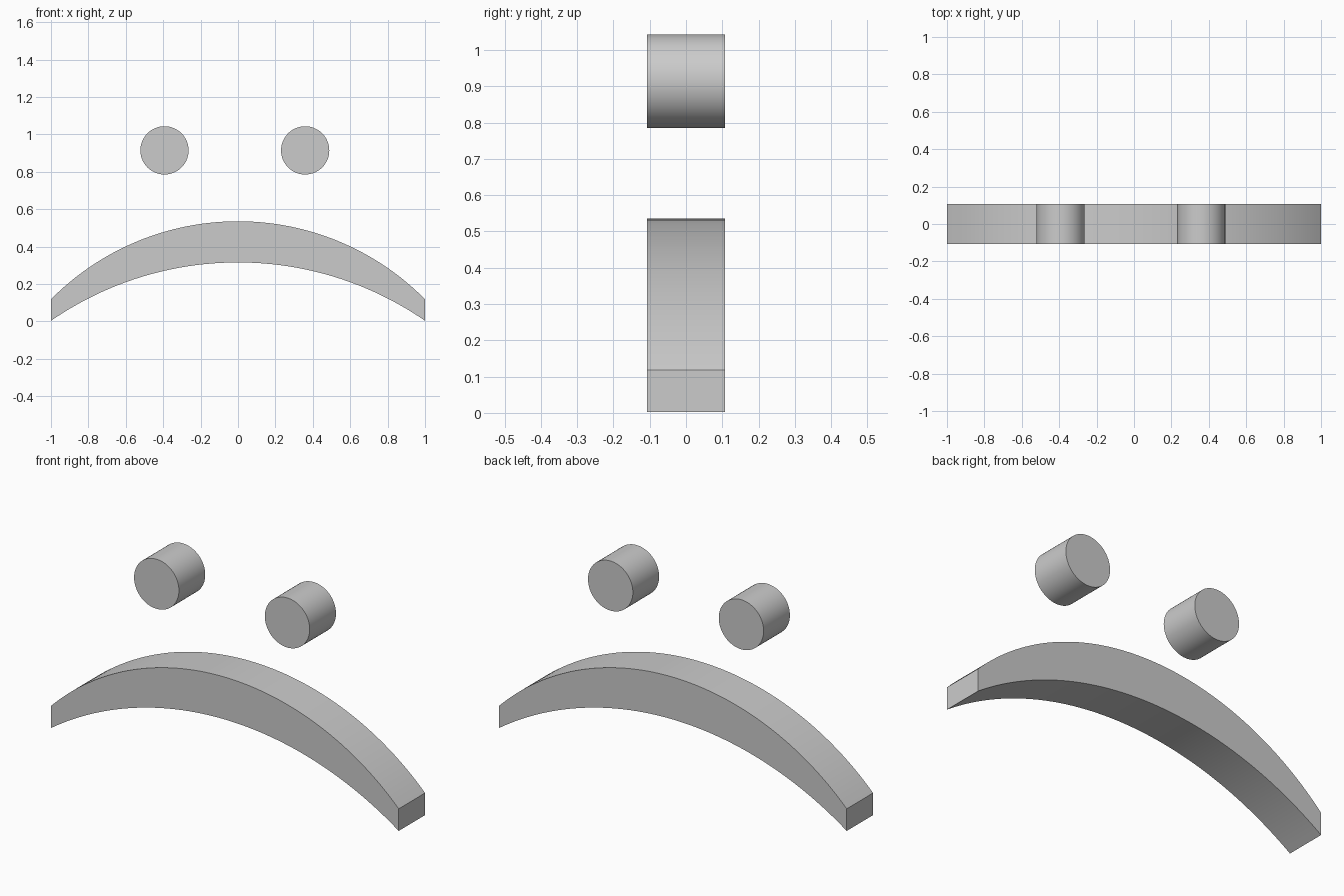
import bpy, bmesh, math

if "Cube" in bpy.data.objects:
    bpy.data.objects.remove(bpy.data.objects["Cube"])

HALF_DEPTH = 0.108


def extrude_profile(name, points):
    """Extrude an x/z outline symmetrically along y."""
    bm = bmesh.new()
    front = bm.faces.new([bm.verts.new((x, -HALF_DEPTH, z)) for x, z in points])
    result = bmesh.ops.extrude_face_region(bm, geom=[front], use_keep_orig=True)
    moved = [v for v in result["geom"] if isinstance(v, bmesh.types.BMVert)]
    bmesh.ops.translate(bm, verts=moved, vec=(0, 2 * HALF_DEPTH, 0))
    bmesh.ops.recalc_face_normals(bm, faces=bm.faces[:])
    mesh = bpy.data.meshes.new(name)
    bm.to_mesh(mesh)
    bm.free()
    obj = bpy.data.objects.new(name, mesh)
    bpy.context.collection.objects.link(obj)
    bpy.ops.object.select_all(action="DESELECT")
    obj.select_set(True)
    bpy.context.view_layer.objects.active = obj
    bpy.ops.object.shade_smooth_by_angle(angle=math.radians(30))
    return obj


def arc(end_z, top_z, steps=64):
    """Circular arc from x = -1 to x = 1, highest at x = 0."""
    rise = top_z - end_z
    radius = (1 + rise * rise) / (2 * rise)
    half = math.asin(1 / radius)
    angles = [half * (2 * i / steps - 1) for i in range(steps + 1)]
    return [(radius * math.sin(a), top_z - radius + radius * math.cos(a)) for a in angles]


# Down-turned mouth: crescent with blunt vertical ends
extrude_profile("mouth", arc(0.118, 0.535) + arc(0.003, 0.315)[::-1])

# Round eyes
for name, x in (("left_eye", -0.393), ("right_eye", 0.359)):
    circle = [(x + 0.129 * math.cos(math.tau * i / 64),
               0.914 + 0.129 * math.sin(math.tau * i / 64)) for i in range(64)]
    extrude_profile(name, circle)
